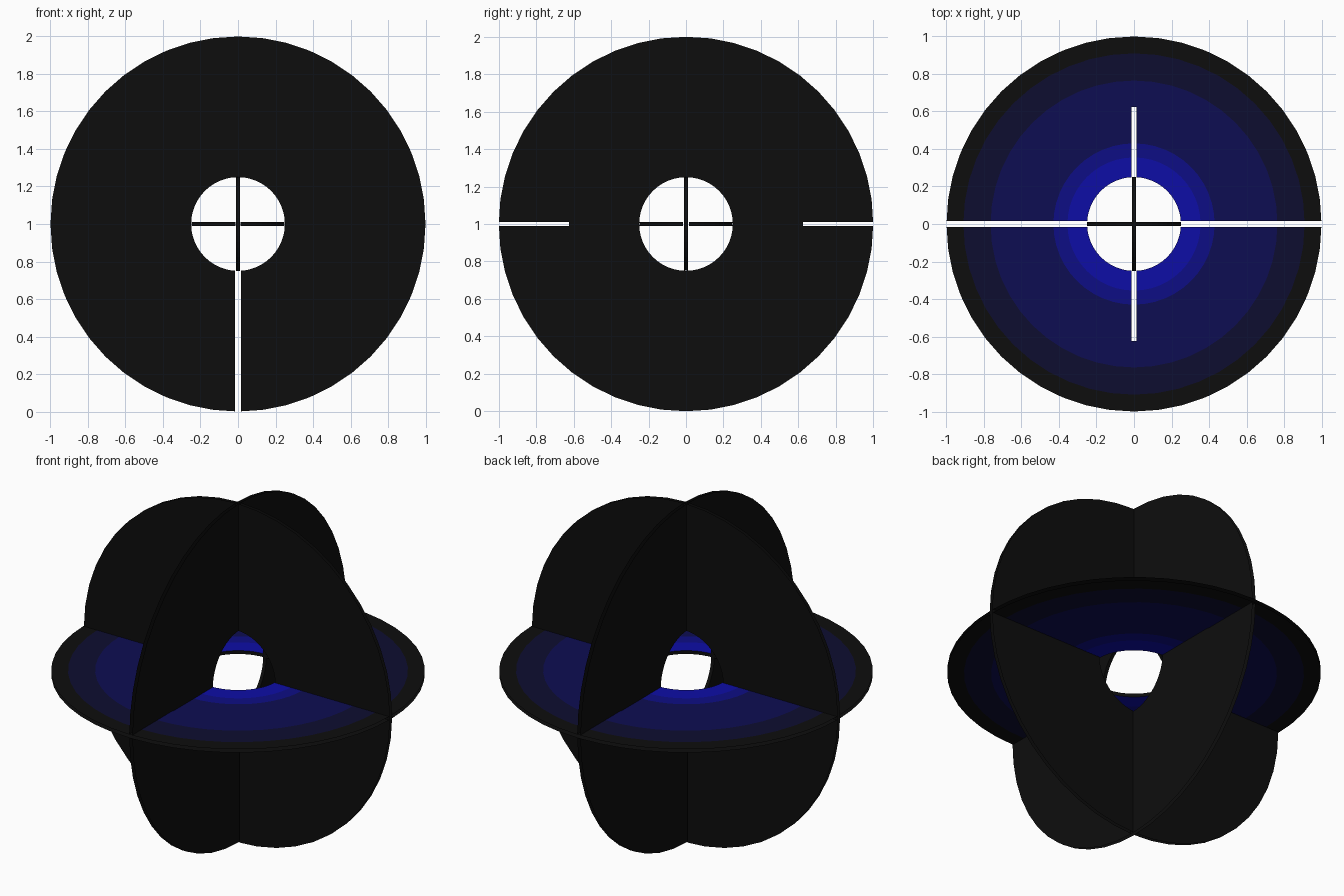
import bpy, bmesh, math
from mathutils import Vector

if "Cube" in bpy.data.objects:
    bpy.data.objects.remove(bpy.data.objects["Cube"])

SEG = 48
HALF = 0.01                      # half thickness of each disc
RADII = [0.25, 0.355, 0.43, 0.625, 0.765, 0.91, 1.0]


def material(name, rgb):
    m = bpy.data.materials.new(name)
    m.diffuse_color = (*rgb, 1)
    m.use_nodes = True
    m.node_tree.nodes["Principled BSDF"].inputs["Base Color"].default_value = m.diffuse_color
    return m


black = material("black", (0.004, 0.004, 0.004))
bright = material("bright blue", (0.004, 0.004, 0.38))
medium = material("medium blue", (0.004, 0.004, 0.235))
navy = material("navy blue", (0.004, 0.004, 0.085))
midnight = material("midnight blue", (0.004, 0.004, 0.03))
MATS = [black, bright, medium, navy, midnight]


def disc(name, bands, slots, axes):
    """Slotted ring made of two skins. bands: material per ring.
    slots: (axis along, half width, r min, r max, sides)."""
    bm = bmesh.new()

    def ring(r, z):
        return [bm.verts.new((r * math.cos(2 * math.pi * i / SEG),
                              r * math.sin(2 * math.pi * i / SEG), z))
                for i in range(SEG)]

    # two skins, split in concentric bands
    skins = []
    for z in (HALF, -HALF):
        rings = [ring(r, z) for r in RADII]
        skins.append(rings)
        for k, (a, b) in enumerate(zip(rings, rings[1:])):
            for i in range(SEG):
                j = (i + 1) % SEG
                quad = [a[i], b[i], b[j], a[j]]
                f = bm.faces.new(quad if z > 0 else quad[::-1])
                f.material_index = bands[k]
    # wall of the centre hole
    top, low = skins[0][0], skins[1][0]
    for i in range(SEG):
        j = (i + 1) % SEG
        bm.faces.new([top[i], top[j], low[j], low[i]])

    # cut the interlocking slots
    for along, half, r0, r1, sides in slots:
        across = 1 - along
        for s in (-half, half):
            p, n = Vector((0, 0, 0)), Vector((0, 0, 0))
            p[across], n[across] = s, 1
            bmesh.ops.bisect_plane(bm, geom=bm.verts[:] + bm.edges[:] + bm.faces[:],
                                   plane_co=p, plane_no=n, dist=1e-5)
        gone = []
        for f in bm.faces:
            c = f.calc_center_median()
            if (abs(c[across]) < half and r0 < abs(c[along]) < r1
                    and (1 if c[along] > 0 else -1) in sides):
                gone.append(f)
        bmesh.ops.delete(bm, geom=gone, context='FACES')

    # turn the disc into its plane (cyclic axis order keeps normals outward)
    for v in bm.verts:
        c = v.co.copy()
        for k in range(3):
            v.co[axes[k]] = c[k]
        v.co.z += 1
    me = bpy.data.meshes.new(name)
    bm.to_mesh(me)
    bm.free()
    for m in MATS:
        me.materials.append(m)
    ob = bpy.data.objects.new(name, me)
    bpy.context.collection.objects.link(ob)
    return ob


plain = [0] * 6
both = (-1, 1)
# level disc with blue rings
disc("level_disc", [1, 2, 3, 3, 4, 0],
     [(0, 0.016, 0, 2, both), (1, 0.012, 0, 0.625, both)], (0, 1, 2))
# side-facing disc: local x -> y, local y -> z
disc("side_disc", plain, [(0, 0.012, 0.62, 2, both)], (1, 2, 0))
# front-facing disc: local x -> z, local y -> x
disc("front_disc", plain, [(0, 0.016, 0, 2, (-1,))], (2, 0, 1))
